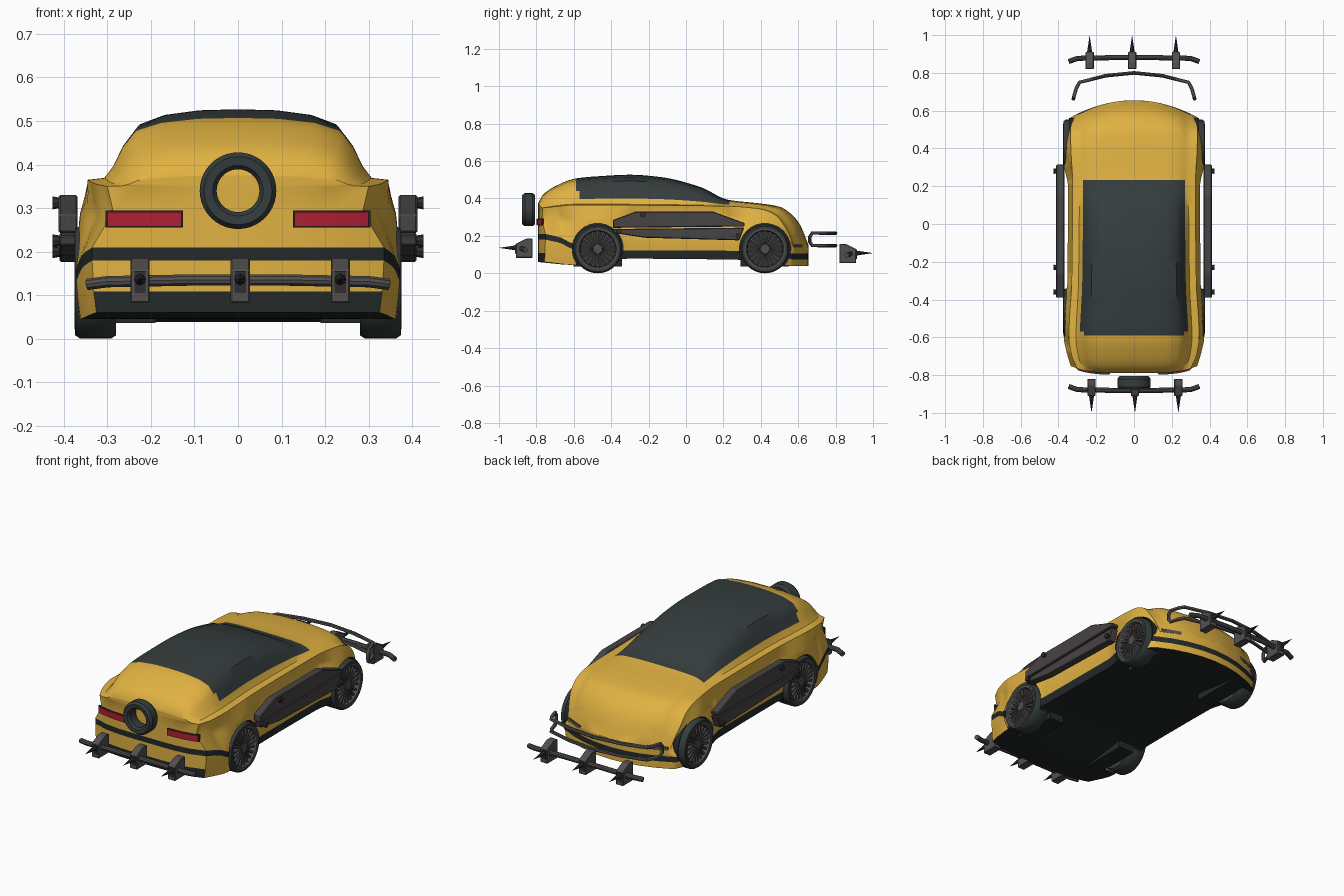
import bpy, bmesh, math
from mathutils import Vector

if "Cube" in bpy.data.objects:
    bpy.data.objects.remove(bpy.data.objects["Cube"])
def mat(name, *rgb):
    m = bpy.data.materials.new(name)
    m.diffuse_color = (*rgb, 1)
    m.use_nodes = True
    m.node_tree.nodes["Principled BSDF"].inputs["Base Color"].default_value = m.diffuse_color
    return m
TRIM = mat("black_trim", .017, .022, .022)
YELLOW = mat("yellow_paint", .75, .445, .054)
GLASS = mat("dark_glass", .036, .046, .046)
STEEL = mat("grey_steel", .085, .078, .078)
ARMOR = mat("armor_grey", .064, .057, .058)
SPIKE = mat("dark_iron", .03, .027, .028)
RED = mat("red_lamp", .42, .014, .035)

def finish(name, bm, *mats, smooth=True):
    bmesh.ops.recalc_face_normals(bm, faces=bm.faces)
    me = bpy.data.meshes.new(name)
    bm.to_mesh(me)
    bm.free()
    for m in mats:
        me.materials.append(m)
    ob = bpy.data.objects.new(name, me)
    bpy.context.collection.objects.link(ob)
    if smooth:
        bpy.ops.object.select_all(action='DESELECT')
        ob.select_set(True)
        bpy.context.view_layer.objects.active = ob
        bpy.ops.object.shade_smooth_by_angle(angle=math.radians(35))

def skin(bm, A, B):
    """Join two closed rings of vertices."""
    for i in range(len(A)):
        j = (i + 1) % len(A)
        bm.faces.new((A[i], A[j], B[j], B[i]))

def prism(name, pts, a0, a1, axis, m, bevel=0):
    """Extrude a 2D outline along x (points y,z), y (points x,z) or z (points x,y)."""
    bm = bmesh.new()
    k = 'xyz'.index(axis)
    A, B = [[bm.verts.new((*p[:k], a, *p[k:])) for p in pts] for a in (a0, a1)]
    bm.faces.new(A)
    bm.faces.new(B)
    skin(bm, A, B)
    bmesh.ops.recalc_face_normals(bm, faces=bm.faces)
    if bevel:
        bmesh.ops.bevel(bm, geom=bm.edges[:], offset=bevel, segments=1, affect='EDGES')
    finish(name, bm, m, smooth=False)

def lathe(name, prof, c, axis, m, n=40):
    """Closed (radius, offset) profile spun about x or y through c."""
    bm = bmesh.new()
    turns = [(math.cos(2 * math.pi * k / n), math.sin(2 * math.pi * k / n)) for k in range(n)]
    rings = [[bm.verts.new(Vector(c) + Vector((d, r * u, r * v) if axis == 'x' else (r * u, d, r * v)))
              for r, d in prof] for u, v in turns]
    for k in range(n):
        skin(bm, rings[k], rings[(k + 1) % n])
    bmesh.ops.remove_doubles(bm, verts=bm.verts, dist=1e-5)
    finish(name, bm, m)

def peg(name, r0, r1, d0, d1, c, axis, m, n=8):
    lathe(name, [(0, d0), (r0, d0), (r1, d1), (0, d1)], c, axis, m, n)

def tube(name, pts, r, m, cyclic=False):
    cu = bpy.data.curves.new(name, 'CURVE')
    cu.dimensions = '3D'
    cu.bevel_depth, cu.bevel_resolution, cu.use_fill_caps = r, 3, True
    sp = cu.splines.new('POLY')
    sp.points.add(len(pts) - 1)
    sp.points.foreach_set('co', [v for p in pts for v in (*p, 1)])
    sp.use_cyclic_u = cyclic
    ob = bpy.data.objects.new(name + "_path", cu)
    bpy.context.collection.objects.link(ob)
    bm = bmesh.new()
    bm.from_mesh(bpy.data.meshes.new_from_object(ob.evaluated_get(bpy.context.evaluated_depsgraph_get())))
    bpy.data.objects.remove(ob)
    finish(name, bm, m)

def key(*k):
    """Smooth monotone curve through (y, value) keys."""
    s = [(b[1] - a[1]) / (b[0] - a[0]) for a, b in zip(k, k[1:])]
    t = [s[0]] + [2 * a * b / (a + b) if a * b > 0 else 0 for a, b in zip(s, s[1:])] + [s[-1]]
    def f(y):
        i = max(0, min(len(k) - 2, sum(y >= q[0] for q in k) - 1))
        h = k[i + 1][0] - k[i][0]
        u = (y - k[i][0]) / h
        return (k[i][1] * (1 + 2 * u) * (1 - u) ** 2 + k[i + 1][1] * u * u * (3 - 2 * u)
                + h * t[i] * u * (1 - u) ** 2 + h * t[i + 1] * u * u * (u - 1))
    return f

# Body curves along the length
top = key((-.79, .375), (-.765, .42), (-.7, .465), (-.59, .507), (-.45, .52), (-.3, .527), (-.14, .515),
          (.075, .462), (.225, .393), (.4, .373), (.5, .356), (.57, .31), (.61, .26), (.64, .19), (.655, .15))
belt_z = key((-.79, .35), (-.6, .365), (.2, .36), (.4, .345), (.5, .315), (.57, .26), (.62, .2), (.655, .135))
belt_w = key((-.79, .30), (-.72, .33), (-.6, .345), (-.3, .33), (.2, .325), (.45, .335), (.55, .335), (.655, .31))
hip_w = key((-.79, .335), (-.7, .358), (-.6, .372), (-.47, .374), (-.3, .352), (.2, .35), (.33, .373), (.52, .374),
            (.6, .362), (.655, .335))
stripe_z = key((-.79, .21), (-.7, .192), (-.6, .16), (-.4, .2), (.35, .2), (.5, .14), (.58, .12), (.655, .105))
sill_z = key((-.79, .108), (-.6, .09), (-.35, .122), (.3, .12), (.5, .075), (.655, .058))
base_z = key((-.79, .06), (-.6, .045), (-.3, .078), (.3, .072), (.5, .05), (.655, .038))
WHEEL_Y, AXLE_Z, ARCH = (-.472, .422), .13, .136
ROOF = ((.89, .03), (.83, .22), (.77, .52), (.68, .79), (.51, .92), (.27, .985), (0, 1))

def bend(x, y):
    """Round the nose and tail in plan view."""
    return y - .8 * x * x * (max(0, y - .2) / .455) ** 3 + 3 * x ** 4 * max(0, (-.6 - y) / .19)

def section(y):
    zb, h, sz, bz, bw = base_z(y), hip_w(y), stripe_z(y), belt_z(y), belt_w(y)
    flare = .036 * max(0, *(1 - ((y - w) / .19) ** 2 for w in WHEEL_Y))
    pts = [((h - .01) * i / 4, zb) for i in range(5)]
    pts += [(h - .004, sill_z(y)), (h, sz - .03), (h, sz), (bw - .014 + flare, sz + .58 * (bz - sz)), (bw, bz)]
    return pts + [(bw * a, bz + f * (top(y) - bz)) for a, f in ROOF]

def paint(i, y, cap=False):
    """Slots: 0 trim, 1 yellow, 2 glass."""
    if i < 4 or (i == 4 and (-.58 < y < .45 or (cap and y < 0))) or (i == 6 and (y < -.5 or y > .5)):
        return 0
    return 2 if i >= 11 and -.585 < y < .228 and not (i == 11 and y < -.565) else 1

bm = bmesh.new()
cache = {}
def face(points, slot):
    vs = []
    for x, y, z in points:
        c = (round(x, 5), round(bend(x, y), 5), round(z, 5))
        if c not in cache:
            cache[c] = bm.verts.new(c)
        vs.append(cache[c])
    if len(set(vs)) > 2:
        bm.faces.new(dict.fromkeys(vs)).material_index = slot
ys = [-.79 + 1.445 * i / 72 for i in range(73)]
for y0, y1 in zip(ys, ys[1:]):
    a, b = section(y0), section(y1)
    for i in range(len(a) - 1):
        for s in (1, -1):
            face([(s * p[0], y, p[1]) for p, y in ((a[i], y0), (a[i + 1], y0), (b[i + 1], y1), (b[i], y1))],
                 paint(i, (y0 + y1) / 2))
for y in (ys[0], ys[-1]):          # tail and nose panels
    a = section(y)
    for i in range(4, len(a) - 1):
        (w0, z0), (w1, z1) = a[i], a[i + 1]
        for t in [c / 4 - 1 for c in range(8)]:
            face([(w0 * t, y, z0), (w0 * (t + .25), y, z0), (w1 * (t + .25), y, z1), (w1 * t, y, z1)],
                 paint(i, y, True))

# Wheel arches: slice the sides with a 28-sided outline, then remove what lies inside
DIRS = [(math.cos(math.pi * k / 14), math.sin(math.pi * k / 14)) for k in range(28)]
for wy in WHEEL_Y:
    cuts = [((x, 0, 0), (1, 0, 0)) for x in (.265, -.265)]
    cuts += [((0, wy + ARCH * c, AXLE_Z + ARCH * s), (0, c, s)) for c, s in DIRS]
    for co, no in cuts:
        mids = [(f, f.calc_center_median()) for f in bm.faces]
        fs = [f for f, p in mids if abs(p.x) > .2 and p.z < .36 and abs(p.y - wy) < .2]
        near = {e for f in fs for e in f.edges} | {v for f in fs for v in f.verts}
        bmesh.ops.bisect_plane(bm, geom=[*near, *fs], dist=1e-6, plane_co=co, plane_no=no)
    mids = [(f, f.calc_center_median()) for f in bm.faces]
    gone = [f for f, p in mids if abs(p.x) > .265
            and all((p.y - wy) * c + (p.z - AXLE_Z) * s < ARCH for c, s in DIRS)]
    bmesh.ops.delete(bm, geom=gone, context='FACES')
finish("car_body", bm, TRIM, YELLOW, GLASS)

# Arch liners, and wheels with many thin spokes
for y in WHEEL_Y:
    for s in (1, -1):
        c = (0, y, AXLE_Z)
        arc = [(y + r * math.cos(a), AXLE_Z + r * math.sin(a)) for r, flip in ((ARCH + .003, 1), (ARCH, -1))
               for a in [math.pi * k / 20 for k in range(-3, 24)][::flip]]
        prism("arch_liner", arc, s * .262, s * .345, 'x', TRIM)
        prism("arch_inner_wall", arc[:27], s * .262, s * .266, 'x', TRIM)
        prism("wheel_well", [(y - .13, .036), (y + .13, .036), (y + .13, .1), (y - .13, .1)],
              s * .19, s * .282, 'x', TRIM)
        lathe("tyre", [(.106, s * .285), (.122, s * .28), (.13, s * .292), (.13, s * .362), (.122, s * .374),
                       (.106, s * .372)], c, 'x', GLASS)
        lathe("rim_ring", [(.094, s * .29), (.109, s * .29), (.109, s * .375), (.1, s * .375), (.094, s * .366)],
              c, 'x', STEEL)
        peg("rim_back", .1, .1, s * .29, s * .345, c, 'x', SPIKE, 32)
        peg("hub", .032, .024, s * .34, s * .372, c, 'x', STEEL, 20)
        for ca, sa in [(math.cos(math.pi * k / 10), math.sin(math.pi * k / 10)) for k in range(20)]:
            prism("spoke", [(y + r * ca - w * sa, AXLE_Z + r * sa + w * ca) for r, w in
                            ((.024, -.003), (.098, -.006), (.098, .006), (.024, .003))], s * .34, s * .368, 'x', STEEL)

# Side armor slabs with bolts
for s in (1, -1):
    prism("armor_upper", [(-.39, .243), (-.39, .285), (-.27, .33), (.145, .33), (.315, .268), (.312, .25)],
          s * .368, s * .412, 'x', ARMOR, .004)
    prism("armor_lower", [(-.39, .237), (.312, .244), (.285, .176), (-.22, .19), (-.385, .215)],
          s * .368, s * .41, 'x', ARMOR, .004)
    for y, z in ((-.23, .312), (.28, .2), (-.36, .225)):
        peg("armor_bolt", .01, .015, s * .40, s * .426, (0, y, z), 'x', SPIKE)

# Spiked ram bars at both ends
for s, z, xs in ((-1, .133, (-.225, .005, .235)), (1, .105, (-.235, -.01, .222))):
    tube("ram_bar", [(x, s * y, z + h) for x, y, h in ((-.345, .86, -.008), (-.30, .877, -.002), (-.1, .881, .002),
         (.1, .881, .002), (.30, .877, -.002), (.345, .86, -.008))], .0135, STEEL)
    for x in xs:
        prism("spike_bracket", [(s * (.88 + d), z + h) for d, h in
                                ((-.06, .052), (-.025, .052), (.03, .025), (.03, -.05), (-.06, -.05))],
              x - .022, x + .022, 'x', STEEL, .003)
        prism("bracket_plate", [(s * (.88 + d), z + h) for d, h in ((.024, -.028), (.033, -.028), (.033, .022),
                                                                  (.024, .022))], x - .013, x + .013, 'x', SPIKE)
        peg("spike", .014, 0, s * .905, s * 1.0, (x, 0, z + .003), 'y', SPIKE)

# Bull bar: closed hoop bent round the nose
arc = [(-.318, .675), (-.305, .72), (-.288, .75), (-.15, .785), (0, .8)]
arc += [(-x, y) for x, y in arc[-2::-1]]
ends = [(.321, .662, .195), (.321, .662, .168)]
tube("bull_bar", [(x, y, .215) for x, y in arc] + ends + [(x, y, .148) for x, y in reversed(arc)]
     + [(-x, y, z) for x, y, z in reversed(ends)], .0095, STEEL, True)

# Spare tyre on the tail
lathe("spare_tyre", [(.05, -.81), (.078, -.806), (.088, -.82), (.088, -.862), (.078, -.876), (.058, -.874),
                     (.049, -.862)], (0, 0, .34), 'y', GLASS)

# Tail lamps in dark frames and slim nose lamps: thin plates that follow the curved ends
for name, x0, x1, z0, z1, y, d, m in (("tail_lamp_frame", .126, .304, .255, .294, -.794, .009, TRIM),
                                      ("tail_lamp", .13, .30, .258, .291, -.799, .009, RED),
                                      ("nose_lamp", .2, .30, .137, .155, .655, -.008, STEEL)):
    edge = [(x, bend(x, y)) for x in [x0 + (x1 - x0) * i / 8 for i in range(9)]]
    for s in (1, -1):
        prism(name, [(s * x, v) for x, v in edge] + [(s * x, v + d) for x, v in edge[::-1]], z0, z1, 'z', m)
